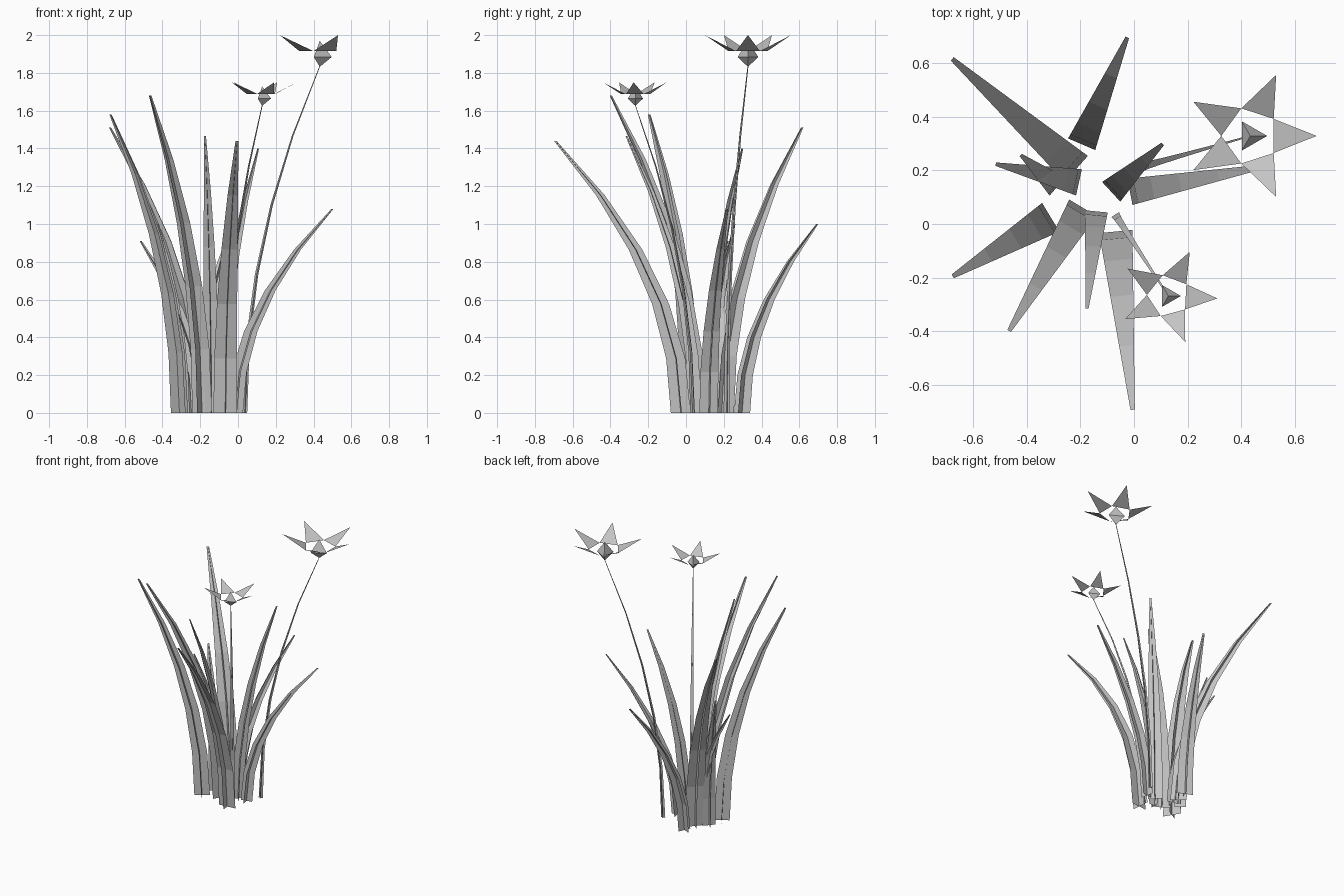
import bpy
import bmesh
from math import cos, sin, pi, radians
from mathutils import Vector

cube = bpy.data.objects.get("Cube")
if cube:
    bpy.data.objects.remove(cube, do_unlink=True)

GREY = (0.55, 0.55, 0.55, 1.0)
grey = bpy.data.materials.new("plain_grey")
grey.use_nodes = True
grey.diffuse_color = GREY
bsdf = grey.node_tree.nodes["Principled BSDF"]
bsdf.inputs["Base Color"].default_value = GREY
bsdf.inputs["Roughness"].default_value = 0.8


def finish(name, bm):
    mesh = bpy.data.meshes.new(name)
    bm.to_mesh(mesh)
    bm.free()
    mesh.materials.append(grey)
    obj = bpy.data.objects.new(name, mesh)
    bpy.context.collection.objects.link(obj)


def crossed_blade(name, base, tip, width, taper, fin=0.84, segments=5):
    """Two thin strips crossing at right angles, bending outward as they rise."""
    base, tip = Vector((*base, 0)), Vector(tip)
    lean = tip - base
    out = Vector((lean.x, lean.y, 0)).normalized()
    side = Vector((-out.y, out.x, 0))
    bm = bmesh.new()
    for across in (side, out * fin):
        rows = []
        for i in range(segments + 1):
            t = i / segments
            centre = base + Vector((lean.x * t * t, lean.y * t * t, lean.z * t))
            half = across * width * taper(t) / 2
            rows.append([bm.verts.new(centre + half), bm.verts.new(centre - half)])
        for low, high in zip(rows, rows[1:]):
            bm.faces.new((low[0], low[1], high[1], high[0]))
    finish(name, bm)


def flower(name, centre, size, turn):
    """Five flat raised petals around a three-sided double pyramid."""
    centre = Vector(centre)

    def polar(radius, angle, z):
        return centre + size * Vector((radius * cos(angle), radius * sin(angle), z))

    bm = bmesh.new()
    for i, tip_angle in enumerate((0, 67, 149, 211, 293)):
        a = i * 2 * pi / 5 + turn
        points = (polar(0.108, a - pi / 5, 0),
                  polar(0.247, radians(tip_angle) + turn, 0.085),
                  polar(0.108, a + pi / 5, 0))
        bm.faces.new([bm.verts.new(p) for p in points])
    finish(name + "_petals", bm)

    bm = bmesh.new()
    rim = [bm.verts.new(polar(0.063, i * 2 * pi / 3, -0.031)) for i in range(3)]
    for z in (0.055, -0.083):
        apex = bm.verts.new(polar(0, 0, z))
        for i in range(3):
            bm.faces.new((rim[i], rim[(i + 1) % 3], apex))
    bmesh.ops.recalc_face_normals(bm, faces=bm.faces[:])
    finish(name + "_centre", bm)


# Leaves: base position, tip position, base width
leaves = [
    ((-0.215, 0.205), (-0.677, 0.615, 1.51), 0.13),
    ((-0.195, 0.297), (-0.025, 0.695, 1.0), 0.11),
    ((-0.085, 0.12), (0.107, 0.298, 1.4), 0.1),
    ((-0.015, 0.12), (0.5, 0.217, 1.08), 0.1),
    ((-0.31, 0.025), (-0.675, -0.195, 1.58), 0.125),
    ((-0.19, 0.06), (-0.465, -0.398, 1.68), 0.12),
    ((-0.14, 0.047), (-0.175, -0.315, 1.465), 0.085),
    ((-0.068, -0.028), (-0.005, -0.692, 1.44), 0.125),
    ((-0.205, 0.155), (-0.515, 0.223, 0.91), 0.1),
    ((-0.285, 0.14), (-0.422, 0.257, 1.0), 0.09),
]
for n, (base, tip, width) in enumerate(leaves, 1):
    crossed_blade(f"leaf_{n}", base, tip, width, lambda t: 1 - 0.87 * t * t)

# Flower stalks and heads
flowers = [
    ("tall_flower", (0.035, 0.215), (0.433, 0.328, 1.915), 1.0, 0.0),
    ("short_flower", (-0.07, 0.035), (0.128, -0.268, 1.687), 0.74, -0.05),
]
for name, base, head, size, turn in flowers:
    top = (head[0], head[1], head[2] - 0.08 * size)
    crossed_blade(name + "_stalk", base, top, 0.034, lambda t: 1 - 0.85 * t)
    flower(name, head, size, turn)
